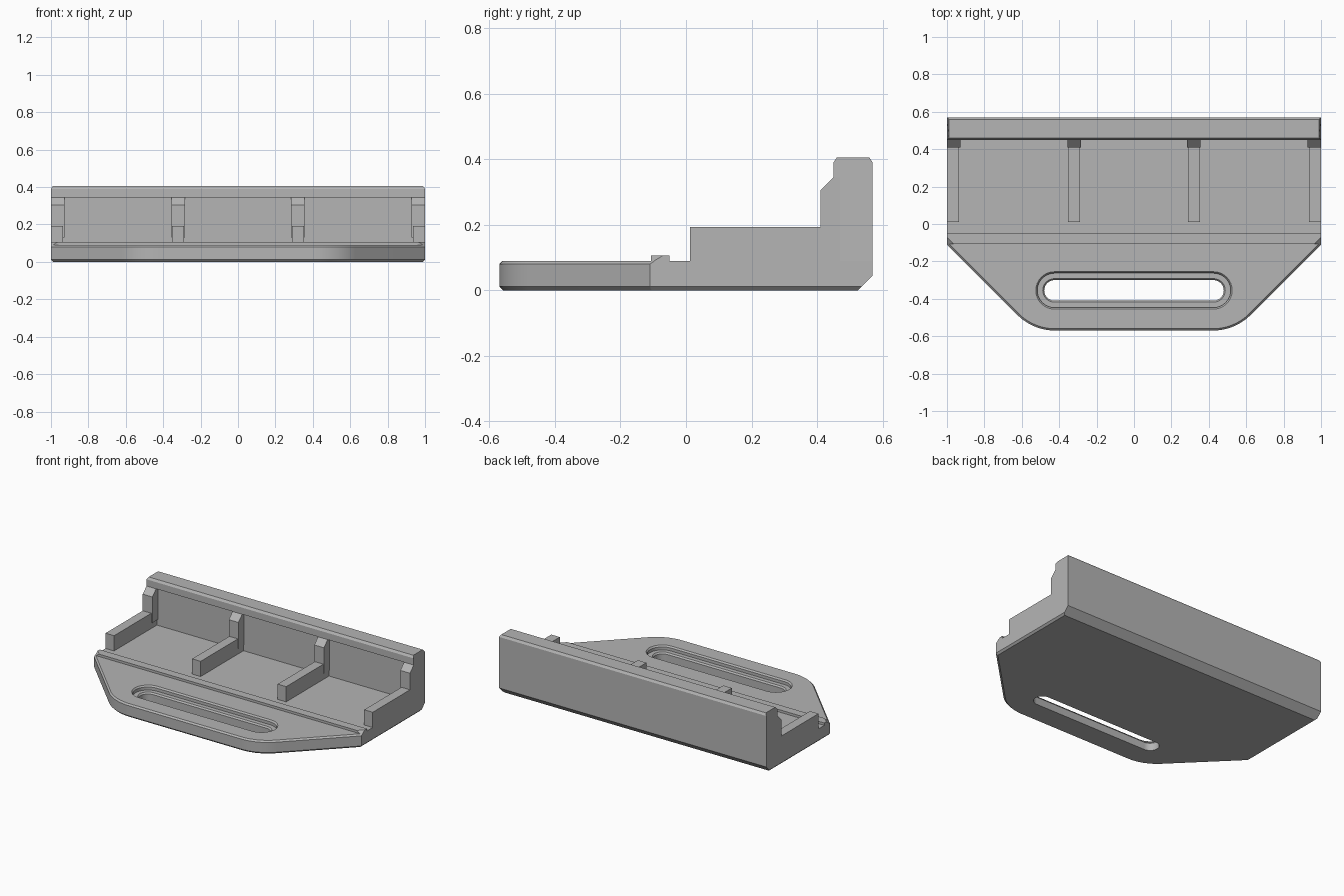
import bpy, bmesh
from math import sin, cos, pi, sqrt, radians

cube = bpy.data.objects.get("Cube")
if cube:
    bpy.data.objects.remove(cube, do_unlink=True)

grey = bpy.data.materials.new("plain_grey")
grey.use_nodes = True
grey.diffuse_color = (0.46, 0.46, 0.46, 1)
grey.node_tree.nodes["Principled BSDF"].inputs["Base Color"].default_value = (0.46, 0.46, 0.46, 1)


def loft(name, rings):
    """Closed solid through rings of equal point count."""
    bm = bmesh.new()
    loops = [[bm.verts.new(p) for p in ring] for ring in rings]
    n = len(loops[0])
    for a, b in zip(loops, loops[1:]):
        for i in range(n):
            j = (i + 1) % n
            bm.faces.new((a[i], a[j], b[j], b[i]))
    bm.faces.new(loops[0])
    bm.faces.new(loops[-1])
    bmesh.ops.recalc_face_normals(bm, faces=bm.faces)
    mesh = bpy.data.meshes.new(name)
    bm.to_mesh(mesh)
    bm.free()
    mesh.materials.append(grey)
    obj = bpy.data.objects.new(name, mesh)
    bpy.context.collection.objects.link(obj)
    return obj


def extrude(name, profile, x0, x1):
    """Side profile (y, z) swept along x."""
    return loft(name, [[(x, y, z) for y, z in profile] for x in (x0, x1)])


def plate_ring(z, front, side, back):
    """Plan outline: square back, diagonal corners, rounded nose."""
    cx, cy, r = 0.42, -0.28, 0.29 - front
    half = [(1 - side, back), (1 - side, -0.11 - side + front * sqrt(2))]
    for i in range(13):
        a = -pi / 4 - pi / 4 * i / 12
        half.append((cx + r * cos(a), cy + r * sin(a)))
    return [(x, y, z) for x, y in half] + [(-x, y, z) for x, y in reversed(half)]


def slot_ring(z, r):
    """Stadium outline of the strap slot."""
    pts = []
    for s in (1, -1):
        for i in range(17):
            a = -pi / 2 + pi * i / 16
            pts.append((s * (0.425 + r * cos(a)), -0.355 + s * r * sin(a), z))
    return pts


# Base plate with chamfered edges
plate = loft("base_plate", [
    plate_ring(0, 0.012, 0.012, 0.525),
    plate_ring(0.012, 0, 0, 0.537),
    plate_ring(0.045, 0, 0, 0.57),
    plate_ring(0.08, 0, 0, 0.57),
    plate_ring(0.09, 0.01, 0, 0.57),
])

# Stepped slot through the plate
cutter = loft("slot_cutter", [
    slot_ring(z, r) for z, r in
    ((-0.02, 0.055), (0.05, 0.055), (0.06, 0.063), (0.06, 0.092), (0.08, 0.092), (0.1, 0.108))])
cutter.hide_render = True
cut = plate.modifiers.new("slot", "BOOLEAN")
cut.object = cutter
cut.operation = "DIFFERENCE"
cut.solver = "EXACT"
bpy.context.view_layer.objects.active = plate
bpy.ops.object.modifier_apply(modifier="slot")
bpy.data.objects.remove(cutter, do_unlink=True)

# Back wall with an overhanging top rail
wall = extrude("back_wall", [
    (0.57, 0.09), (0.57, 0.39), (0.56, 0.405), (0.46, 0.405), (0.45, 0.39),
    (0.45, 0.345), (0.47, 0.345), (0.47, 0.09)], -1, 1)
for v in wall.data.vertices:
    if v.co.z > 0.4:
        v.co.x *= 0.99

# Low ridge with diagonally cut ends
def ridge_ring(z, cut_size):
    half = [(1, -0.05), (1, -0.107 + cut_size), (1 - cut_size, -0.107)]
    return [(x, y, z) for x, y in half] + [(-x, y, z) for x, y in reversed(half)]

loft("front_ridge", [ridge_ring(0.09, 0.01), ridge_ring(0.106, 0.036)])

# Four dividers: a low arm and a wider upright bracket against the wall
arm = [(0.012, 0.09), (0.012, 0.193), (0.47, 0.193), (0.47, 0.09)]
bracket = [(0.41, 0.13), (0.41, 0.305), (0.45, 0.345), (0.47, 0.345), (0.47, 0.13)]
for i, x in enumerate((-1, -0.32, 0.32, 1), 1):
    for part, profile, half in (("arm", arm, 0.032), ("bracket", bracket, 0.036)):
        lo = max(-1, min(x - half, 1 - 2 * half))
        extrude(f"divider_{part}_{i}", profile, lo, lo + 2 * half)

# Smooth the rounded corners, keep hard edges
bpy.ops.object.select_all(action="DESELECT")
plate.select_set(True)
bpy.context.view_layer.objects.active = plate
bpy.ops.object.shade_smooth_by_angle(angle=radians(25))
